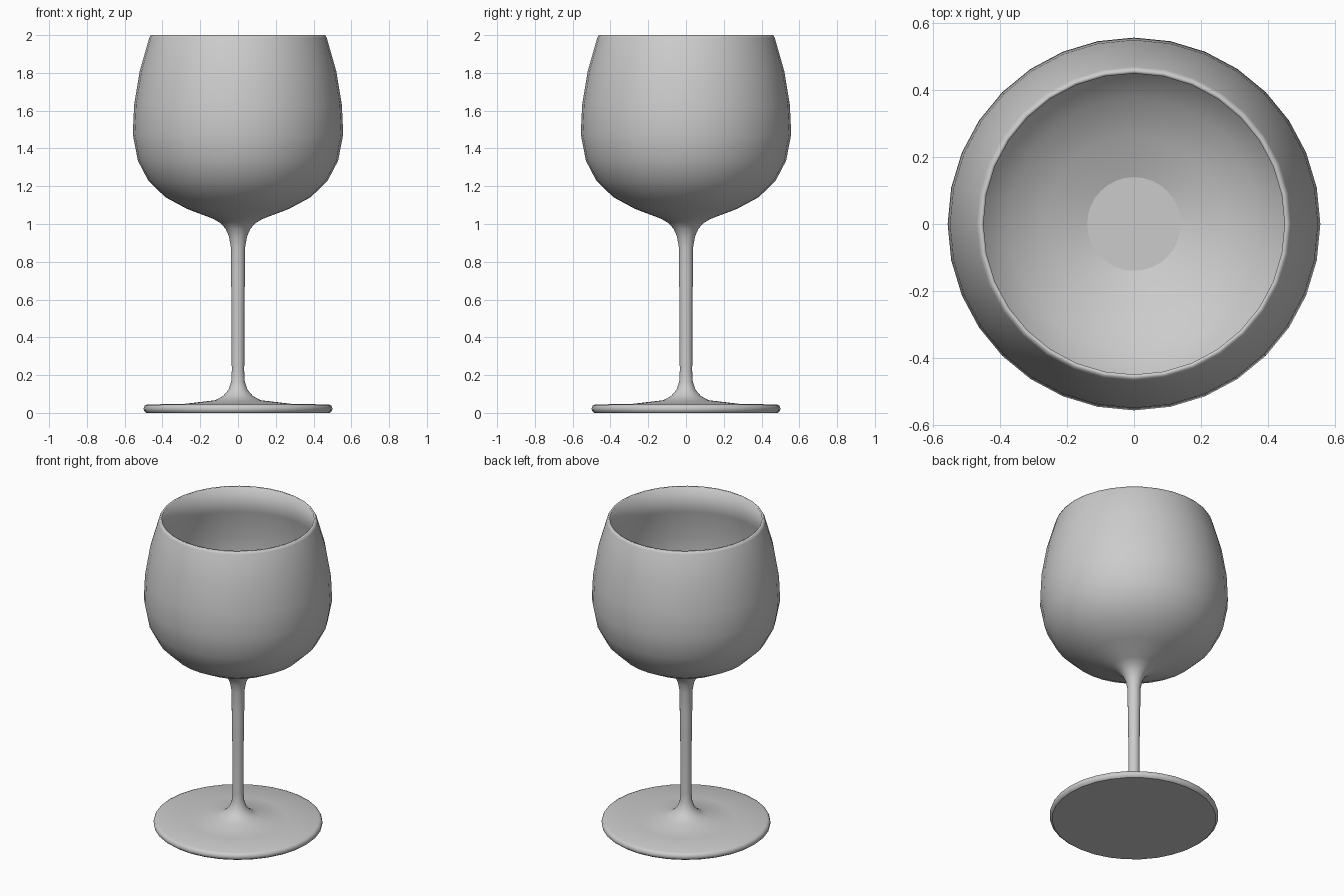
import bpy, bmesh, math

if "Cube" in bpy.data.objects:
    bpy.data.objects.remove(bpy.data.objects["Cube"])

SIDES = 32


def lathe(name, profile):
    """Spin an (r, z) profile round z and cap both ends with flat discs."""
    bm = bmesh.new()
    rings = []
    for r, z in profile:
        rings.append([bm.verts.new((r * math.cos(2 * math.pi * i / SIDES),
                                    r * math.sin(2 * math.pi * i / SIDES), z))
                      for i in range(SIDES)])
    for a, b in zip(rings, rings[1:]):
        for i in range(SIDES):
            j = (i + 1) % SIDES
            bm.faces.new((a[i], a[j], b[j], b[i]))
    caps = [bm.faces.new(rings[0][::-1]), bm.faces.new(rings[-1])]
    for f in bm.faces:
        f.smooth = f not in caps
    for f in caps:
        for e in f.edges:
            e.smooth = False
    bmesh.ops.recalc_face_normals(bm, faces=bm.faces)
    mesh = bpy.data.meshes.new(name)
    bm.to_mesh(mesh)
    bm.free()
    obj = bpy.data.objects.new(name, mesh)
    bpy.context.collection.objects.link(obj)
    return obj


# Foot disc with rounded edge, rising into the stem
foot = [(0.485, 0), (0.498, 0.01), (0.5, 0.024), (0.495, 0.038), (0.48, 0.045),
        (0.29, 0.047), (0.12, 0.067), (0.078, 0.09), (0.05, 0.123), (0.036, 0.165)]
# Slender stem flaring into the bowl
stem = [(0.033, 0.22), (0.034, 0.55), (0.037, 0.75), (0.038, 0.88),
        (0.048, 0.935), (0.066, 0.975), (0.093, 1.005), (0.13, 1.027)]
# Outside of the bowl up to the rim
bowl_outer = [(0.27, 1.08), (0.385, 1.142), (0.475, 1.23), (0.53, 1.335),
              (0.557, 1.475), (0.55, 1.63), (0.52, 1.81), (0.47, 1.985), (0.462, 2.0)]
# Inside of the bowl, down to the flat bottom
bowl_inner = [(0.45, 2.0), (0.503, 1.81), (0.535, 1.63), (0.541, 1.475),
              (0.515, 1.343), (0.463, 1.243), (0.377, 1.158), (0.264, 1.097), (0.14, 1.052)]

lathe("wine_glass", foot + stem + bowl_outer + bowl_inner)
